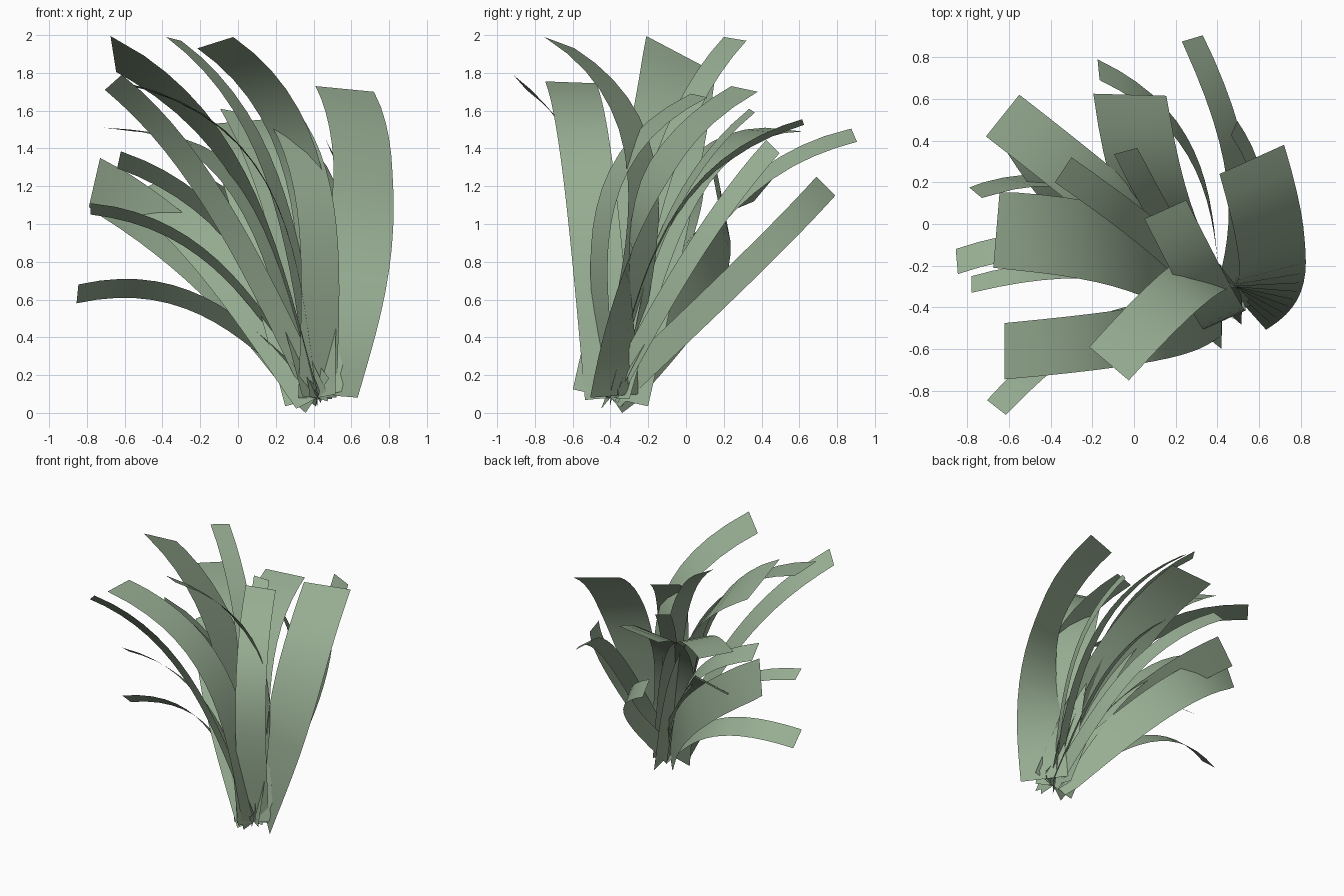
import bpy
from mathutils import Vector

if "Cube" in bpy.data.objects:
    bpy.data.objects.remove(bpy.data.objects["Cube"])

SEGMENTS = 16
ROOT = Vector((.42, -.40, .08))

# Each blade: tip centre, width vector across the tip, bow of the arch
BLADES = [
    ((-.66, -.88, 1.75), (-.09, .07, -.08), .22),
    ((-.62, -.61, 1.75), (0, .27, -.01), .36),
    ((-.66, -.03, 1.90), (.03, .36, -.19), .24),
    ((-.12, -.67, 1.96), (-.19, .16, -.06), .40),
    ((-.34, .26, 1.98), (.08, .12, -.02), .23),
    ((.28, .89, 1.47), (.10, .03, -.07), .27),
    ((-.17, .74, 1.20), (-.01, .10, -.10), .21),
    ((-.02, .62, 1.54), (.35, -.01, .03), .26),
    ((.15, .07, 1.68), (.20, .09, -.02), .33),
    ((-.04, .35, 1.60), (.11, .03, -.02), .14),
    ((.48, .46, 1.41), (.03, .07, -.07), .15),
    ((-.63, .52, 1.50), (.16, .20, -.02), .36),
    ((-.85, -.18, .63), (-.01, .12, -.10), .25),
    ((-.78, -.29, 1.08), (0, .08, -.06), .22),
    ((-.76, .15, 1.22), (-.06, .05, -.26), .24),
    ((-.51, .41, 1.18), (.22, .10, .12), .16),
    ((-.63, .03, 1.34), (-.02, .12, -.09), .22),
]

leaf = bpy.data.materials.new("leaf_green")
leaf.diffuse_color = (.31, .42, .29, 1)
leaf.use_nodes = True
leaf.node_tree.nodes["Principled BSDF"].inputs["Base Color"].default_value = leaf.diffuse_color


def make_blade(name, tip, across, bow, root=ROOT, root_across=None):
    """Ribbon from root to tip, bending mostly near the tip, optionally twisted at the root."""
    across = Vector(across)
    chord = Vector(tip) - root
    arch = across.cross(chord).normalized() * bow
    start = Vector(root_across) if root_across else across

    def centre(t):
        return root + chord * t + arch * 4 * t * (1 - t) * (.6 + .8 * t)

    verts = []
    for i in range(SEGMENTS + 1):
        t = i / SEGMENTS
        half = start.lerp(across, min(1, 1.5 * t))
        if i < SEGMENTS:
            tangent = (centre(t + .01) - centre(t - .01)).normalized()
            half = half - tangent * half.dot(tangent)
        half = half.normalized() * across.length / 2
        for side in (centre(t) - half, centre(t) + half):
            side.z = max(side.z, 0)
            verts.append(side)
    faces = [(2 * i, 2 * i + 1, 2 * i + 3, 2 * i + 2) for i in range(SEGMENTS)]
    mesh = bpy.data.meshes.new(name)
    mesh.from_pydata([tuple(v) for v in verts], [], faces)
    mesh.shade_smooth()
    mesh.materials.append(leaf)
    obj = bpy.data.objects.new(name, mesh)
    bpy.context.collection.objects.link(obj)


# Clump of arching grass blades
for n, (tip, across, bow) in enumerate(BLADES):
    make_blade(f"grass_blade_{n + 1}", tip, across, bow)

# Broad outer blade, rooted a little to the side and twisted
make_blade("broad_outer_blade", (.565, .31, 1.715), (.31, .14, -.03), .27,
           Vector((.52, -.38, .09)), (.2, -.22, 0))
